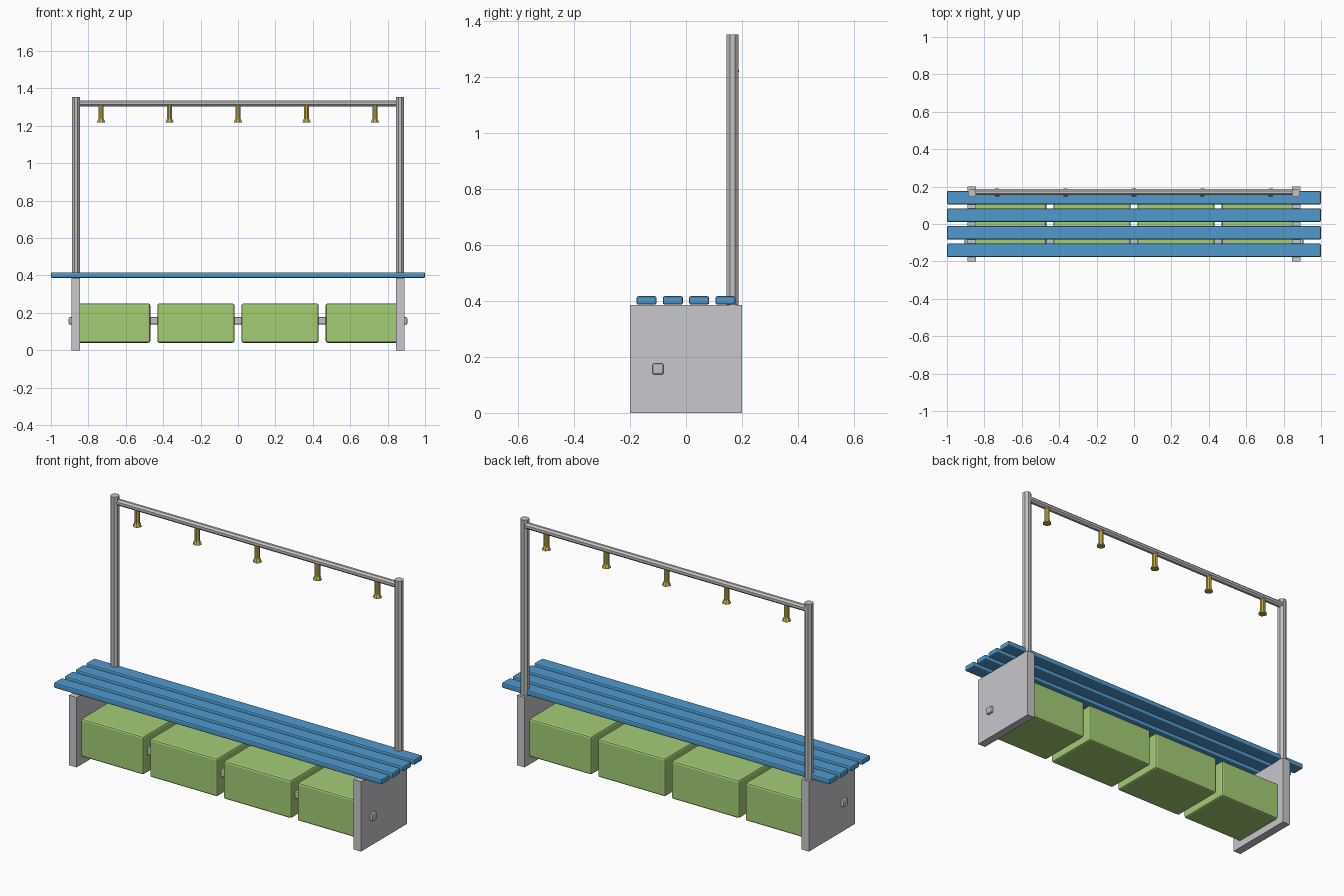
import bpy, bmesh, math
from mathutils import Matrix

cube = bpy.data.objects.get("Cube")
if cube:
    bpy.data.objects.remove(cube, do_unlink=True)


def material(name, rgb):
    m = bpy.data.materials.new(name)
    m.use_nodes = True
    m.diffuse_color = (*rgb, 1)
    m.node_tree.nodes["Principled BSDF"].inputs["Base Color"].default_value = (*rgb, 1)
    return m


BLUE = material("blue_paint", (0.08, 0.32, 0.61))
GREEN = material("green_fabric", (0.37, 0.61, 0.18))
PANEL = material("panel_grey", (0.58, 0.58, 0.61))
METAL = material("metal_grey", (0.54, 0.54, 0.55))
BRASS = material("brass", (0.55, 0.42, 0.08))


def finish(name, bm, mat):
    bmesh.ops.recalc_face_normals(bm, faces=bm.faces)
    mesh = bpy.data.meshes.new(name)
    bm.to_mesh(mesh)
    bm.free()
    mesh.materials.append(mat)
    ob = bpy.data.objects.new(name, mesh)
    bpy.context.collection.objects.link(ob)
    return ob


def box(name, centre, size, mat, bevel=0):
    bm = bmesh.new()
    bmesh.ops.create_cube(bm, size=1, matrix=Matrix.Translation(centre) @ Matrix.Diagonal((*size, 1)))
    ob = finish(name, bm, mat)
    if bevel:
        mod = ob.modifiers.new("soft_edges", "BEVEL")
        mod.width = bevel
        mod.segments = 2
    return ob


def lathe(name, profile, mat, centre, axis="Z", sides=8):
    """Capped solid from (radius, height) rings, flat sides facing the axes."""
    bm = bmesh.new()
    turn = Matrix.Rotation(math.pi / 2, 4, "Y") if axis == "X" else Matrix()
    place = Matrix.Translation(centre) @ turn
    rings = []
    for r, h in profile:
        angles = [2 * math.pi * (i + 0.5) / sides for i in range(sides)]
        rings.append([bm.verts.new((r * math.cos(a), r * math.sin(a), h)) for a in angles])
    for low, high in zip(rings, rings[1:]):
        for i in range(sides):
            j = (i + 1) % sides
            bm.faces.new((low[i], low[j], high[j], high[i]))
    bm.faces.new(rings[0][::-1])
    bm.faces.new(rings[-1])
    bm.transform(place)
    return finish(name, bm, mat)


POST_Y = 0.166

# Seat slats
for i in range(4):
    box(f"seat_slat_{i + 1}", (0, (i - 1.5) * 0.094, 0.402), (2, 0.072, 0.03), BLUE, 0.007)

# End panels and upright posts
for side, s in (("left", 1), ("right", -1)):
    box(f"end_panel_{side}", (s * 0.867, 0, 0.1925), (0.046, 0.4, 0.385), PANEL)
    lathe(f"post_{side}", [(0.0235, 0.38), (0.0235, 1.353)], METAL, (s * 0.866, POST_Y, 0))

# Storage bins under the seat
for i in range(4):
    box(f"storage_bin_{i + 1}", ((i - 1.5) * 0.45, 0, 0.145), (0.412, 0.31, 0.21), GREEN, 0.01)

# Square rail through bins and panels
box("bin_rail", (0, -0.1, 0.157), (1.81, 0.04, 0.04), METAL, 0.007)

# Top bar between the posts
lathe("top_bar", [(0.0175, -0.86), (0.0175, 0.86)], METAL, (0, POST_Y + 0.004, 1.32), "X")

# Coat hooks with flared ends
for i in range(5):
    lathe(f"coat_hook_{i + 1}", [(0.023, 1.219), (0.022, 1.223), (0.0145, 1.239), (0.0145, 1.312)],
          BRASS, ((i - 2) * 0.366, POST_Y + 0.003, 0))
